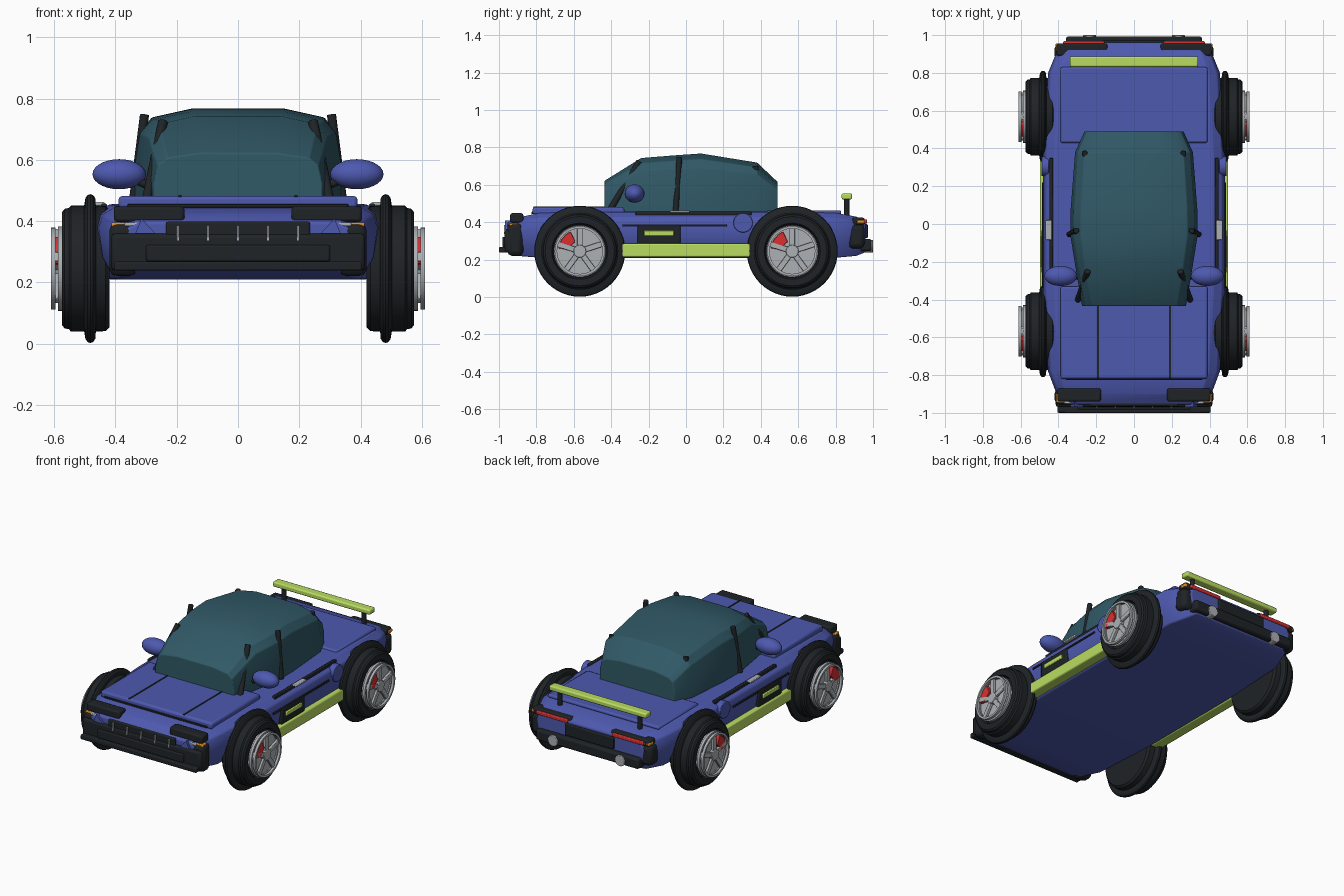
import bpy, bmesh
from math import sin, cos, pi, radians
from mathutils import Vector, Matrix

if "Cube" in bpy.data.objects:
    bpy.data.objects.remove(bpy.data.objects["Cube"])

def mat(name, r, g, b):
    m = bpy.data.materials.new(name)
    m.diffuse_color = (r, g, b, 1)
    m.use_nodes = True
    m.node_tree.nodes["Principled BSDF"].inputs["Base Color"].default_value = m.diffuse_color
    return m

BLUE = mat("blue_paint", .075, .1, .43)
GLASS = mat("teal_glass", .03, .1, .135)
BLACK = mat("black_trim", .014, .017, .02)
LIME = mat("lime_accent", .49, .72, .12)
RED = mat("red", .7, .03, .03)
ORANGE = mat("orange", .8, .3, .02)
SILVER = mat("silver", .42, .44, .46)

def finish(name, bm, m, bevel=0, seg=2, smooth=True):
    bmesh.ops.recalc_face_normals(bm, faces=bm.faces)
    me = bpy.data.meshes.new(name)
    bm.to_mesh(me)
    bm.free()
    ob = bpy.data.objects.new(name, me)
    bpy.context.collection.objects.link(ob)
    me.materials.append(m)
    if bevel:
        mod = ob.modifiers.new("bevel", 'BEVEL')
        mod.width, mod.segments = bevel, seg
    if smooth:
        bpy.ops.object.select_all(action='DESELECT')
        ob.select_set(True)
        bpy.context.view_layer.objects.active = ob
        bpy.ops.object.shade_smooth_by_angle(angle=radians(30))
    return ob

def box(name, x, y, z, m, bevel=.006):
    """x, y, z are (min, max) ranges"""
    bm = bmesh.new()
    bmesh.ops.create_cube(bm, size=1)
    for v in bm.verts:
        v.co = Vector([(a + b) / 2 + c * (b - a) for (a, b), c in zip((x, y, z), v.co)])
    return finish(name, bm, m, bevel)

def pair(name, x, y, z, m, bevel=.006):
    for s, side in ((1, "right"), (-1, "left")):
        box(f"{name}_{side}", sorted((s * x[0], s * x[1])), y, z, m, bevel)

def rod(name, p, q, r, m, n=20, bevel=.003):
    p, q = Vector(p), Vector(q)
    d = q - p
    bm = bmesh.new()
    bmesh.ops.create_cone(bm, cap_ends=True, segments=n, radius1=r, radius2=r, depth=d.length)
    bm.transform(Matrix.Translation((p + q) / 2) @ d.to_track_quat('Z', 'Y').to_matrix().to_4x4())
    return finish(name, bm, m, bevel)

def skin(name, rings, m, bevel=0, smooth=True):
    """Closed rings joined along their length, with capped ends"""
    bm = bmesh.new()
    vs = [[bm.verts.new(c) for c in ring] for ring in rings]
    n = len(vs[0])
    for a, b in zip(vs, vs[1:]):
        for i in range(n):
            bm.faces.new((a[i], a[(i + 1) % n], b[(i + 1) % n], b[i]))
    bm.faces.new(vs[0])
    bm.faces.new(vs[-1])
    return finish(name, bm, m, bevel, smooth=smooth)

def lathe(name, profile, s, cy, cz, m, n=48):
    """profile of (x, radius) turned about an x-parallel axle"""
    skin(name, [[(s * x, cy + r * cos(2 * pi * i / n), cz + r * sin(2 * pi * i / n))
                 for i in range(n)] for x, r in profile], m)

def mirrored(half):
    return half + [(-x, y, z) for x, y, z in reversed(half)]

# Body shell
rings = []
for y, w, zb, zt in [(-.955, .37, .24, .395), (-.9, .41, .22, .425), (-.78, .455, .21, .45),
                     (-.35, .482, .21, .455), (.35, .482, .21, .455), (.8, .455, .21, .45),
                     (.91, .41, .22, .43), (.96, .37, .24, .405)]:
    h = zt - zb
    rings.append(mirrored([(w * f, y, zb + h * g) for f, g in
                           ((.88, 0), (.97, .3), (1, .7), (.97, .88), (.87, 1))]))
skin("body", rings, BLUE, .006)

# Hood, trunk lid and hood grooves
box("hood", (-.39, .39), (-.82, -.33), (.44, .482), BLUE, .012)
box("trunk_lid", (-.39, .39), (.43, .83), (.44, .464), BLUE, .01)
for x in (-.19, .19):
    box("hood_groove", (x - .005, x + .005), (-.815, -.42), (.47, .485), BLACK, 0)
box("hood_front_seam", (-.36, .36), (-.826, -.815), (.445, .456), BLACK, .002)

# Cabin glass
rings = []
for y, w, h in [(-.435, .275, .172), (-.24, .308, .297), (-.06, .337, .312),
                (.08, .335, .322), (.38, .312, .272), (.49, .262, .165)]:
    rings.append(mirrored([(w * f, y, .455 + h * g) for f, g in
                           ((1, 0), (1, .4), (.95, .74), (.84, .88), (.45, .97))]))
skin("cabin_glass", rings, GLASS, .004)

# Pillars, mirrors
for s in (-1, 1):
    rod("front_pillar", (s * .30, -.41, .46), (s * .245, -.25, .725), .016, BLACK)
    rod("middle_pillar", (s * .342, -.055, .46), (s * .305, -.035, .748), .015, BLACK)
    rod("rear_pillar", (s * .265, .42, .46), (s * .26, .37, .70), .016, BLACK)
    rod("mirror_arm", (s * .30, -.28, .52), (s * .37, -.275, .55), .014, BLACK)
    bm = bmesh.new()
    bmesh.ops.create_uvsphere(bm, u_segments=24, v_segments=14, radius=1)
    bm.transform(Matrix.Translation((s * .388, -.275, .553)) @ Matrix.Diagonal((.087, .053, .049, 1)))
    finish("mirror", bm, BLUE)

# Wheels
tyre = [(.42, .16), (.42, .192), (.432, .204), (.464, .206), (.466, .23), (.473, .24), (.482, .243),
        (.491, .24), (.498, .23), (.502, .206), (.545, .206), (.552, .198), (.566, .195),
        (.574, .185), (.574, .15), (.555, .142)]
CZ = .245
for s in (-1, 1):
    for cy, end in ((-.568, "front"), (.568, "rear")):
        tag = f"{end}_{'right' if s > 0 else 'left'}"
        lathe("tyre_" + tag, tyre, s, cy, CZ, BLACK)
        for x, r in ((.58, .138), (.603, .134)):
            bm = bmesh.new()
            ring = [(x - .008, r - .013), (x - .008, r), (x + .008, r), (x + .008, r - .013)]
            n = 40
            vs = [[bm.verts.new((s * a, cy + b * cos(2 * pi * i / n), CZ + b * sin(2 * pi * i / n)))
                   for a, b in ring] for i in range(n)]
            for i in range(n):
                for j in range(4):
                    k = (j + 1) % 4
                    bm.faces.new((vs[i][j], vs[i][k], vs[(i + 1) % n][k], vs[(i + 1) % n][j]))
            finish("rim_ring_" + tag, bm, SILVER)
        rod("brake_disc_" + tag, (s * .55, cy, CZ), (s * .582, cy, CZ), .125, SILVER, 40)
        rod("hub_" + tag, (s * .57, cy, CZ), (s * .606, cy, CZ), .034, SILVER, 24)
        bm = bmesh.new()
        for i in range(5):
            bmesh.ops.create_cube(bm, size=1, matrix=Matrix.Translation((s * .594, cy, CZ))
                @ Matrix.Rotation(2 * pi * i / 5, 4, 'X') @ Matrix.Translation((0, 0, .077))
                @ Matrix.Diagonal((.016, .03, .105, 1)))
        finish("spokes_" + tag, bm, SILVER, .003)
        # Brake caliper arc
        arc = [radians(a) for a in (115, 130, 145, 160, 172)]
        skin("caliper_" + tag, [[(s * x, cy + r * cos(a), CZ + r * sin(a)) for x, r in
             ((.575, .055), (.602, .055), (.602, .116), (.575, .116))] for a in arc], RED, .003)

# Side trim
pair("sill", (.43, .498), (-.36, .36), (.213, .285), LIME, .008)
pair("side_vent", (.44, .489), (-.26, -.03), (.285, .385), BLACK)
pair("vent_accent", (.46, .498), (-.225, -.065), (.328, .356), LIME, .004)
pair("side_line", (.44, .487), (-.34, .22), (.376, .388), BLACK, .003)
pair("shoulder_strip", (.428, .447), (-.27, .35), (.435, .457), BLACK, .004)
pair("door_handle", (.435, .468), (-.085, .02), (.45, .462), SILVER, .004)
for s in (-1, 1):
    rod("fuel_cap", (s * .45, .305, .397), (s * .49, .305, .397), .052, BLUE, 32)

# Front end
box("front_bumper", (-.415, .415), (-.97, -.87), (.238, .36), BLACK, .015)
box("front_lip", (-.405, .405), (-1.0, -.94), (.238, .268), BLACK)
box("front_intake", (-.30, .30), (-.982, -.94), (.268, .322), BLACK)
box("grille", (-.235, .235), (-.965, -.9), (.335, .398), BLACK)
for i in range(-2, 3):
    box("grille_bar", (i * .098 - .004, i * .098 + .004), (-.974, -.95), (.336, .386), SILVER, .001)
pair("headlight_housing", (.175, .405), (-.94, -.87), (.397, .448), BLACK, .01)
pair("headlight", (.2, .37), (-.952, -.9), (.383, .396), SILVER, .004)
pair("front_indicator", (.36, .413), (-.945, -.9), (.38, .396), ORANGE, .004)
pair("bumper_corner", (.33, .42), (-.955, -.87), (.22, .395), BLACK, .025)
for s in (-1, 1):
    skin("nose_fin", [[(s * .27, y, .36), (s * .335, y, .36), (s * .315, y, .408)]
                      for y in (-.968, -.9)], BLUE)

# Rear end
box("rear_bumper", (-.36, .36), (.9, .993), (.245, .31), BLACK, .012)
pair("rear_bumper_corner", (.32, .42), (.865, .955), (.26, .39), BLACK, .025)
box("plate_panel", (-.17, .17), (.93, .972), (.315, .39), BLACK)
pair("tail_light_housing", (.14, .41), (.89, .955), (.385, .425), BLACK, .01)
pair("tail_light", (.155, .375), (.92, .968), (.393, .415), RED, .005)
pair("rear_indicator", (.375, .415), (.915, .955), (.393, .412), ORANGE, .004)
for s in (-1, 1):
    rod("exhaust", (s * .235, .9, .272), (s * .235, 1.0, .272), .034, SILVER, 24)
    rod("spoiler_post", (s * .28, .86, .43), (s * .28, .86, .53), .014, BLACK)

# Spoiler
box("spoiler", (-.34, .34), (.832, .888), (.522, .554), LIME, .008)
